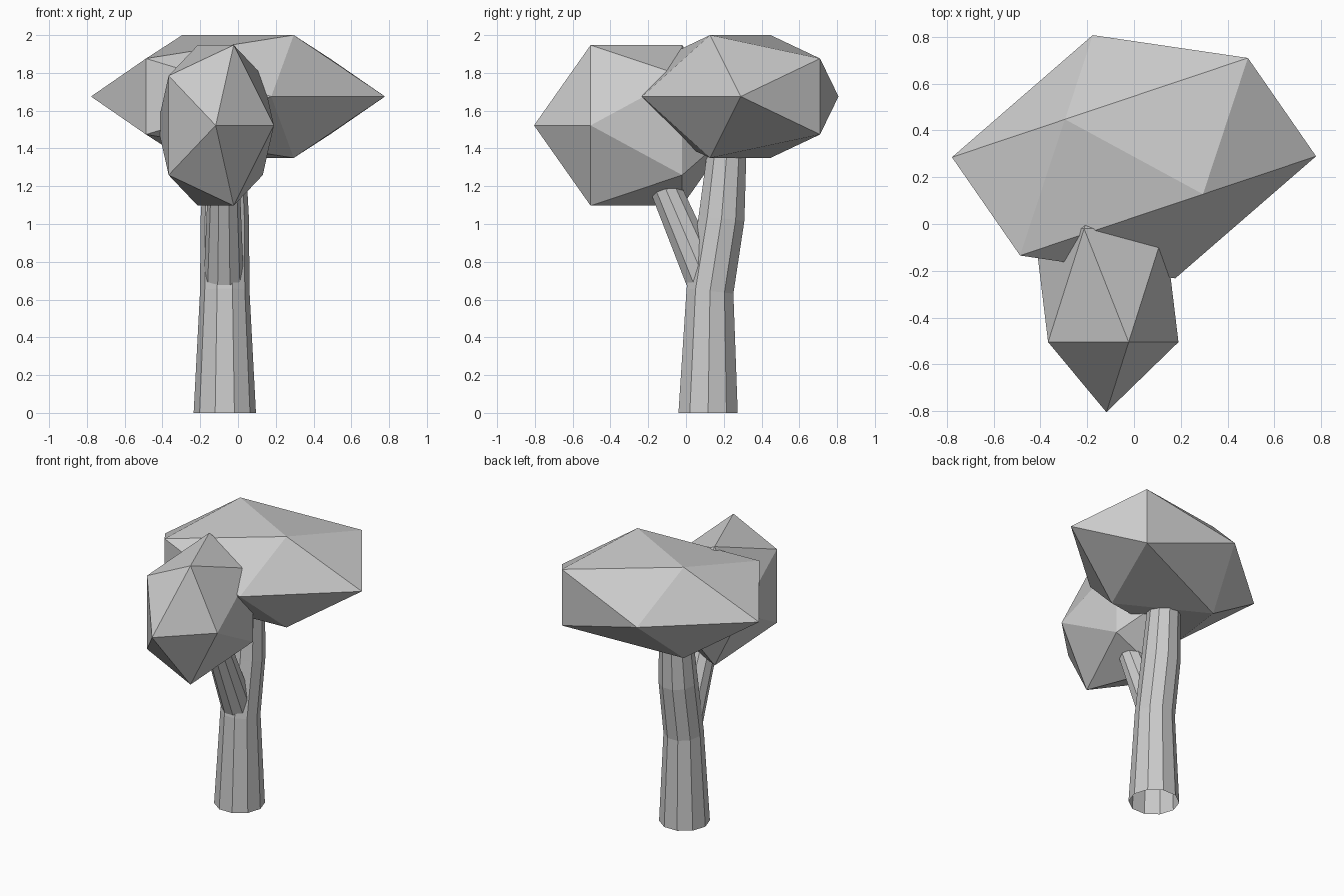
import bpy, bmesh, math
from mathutils import Matrix, Vector

if "Cube" in bpy.data.objects:
    bpy.data.objects.remove(bpy.data.objects["Cube"])

SIDES = 10
PHI = (1 + 5 ** 0.5) / 2


def finish(name, bm):
    bmesh.ops.recalc_face_normals(bm, faces=bm.faces[:])
    mesh = bpy.data.meshes.new(name)
    bm.to_mesh(mesh)
    bm.free()
    obj = bpy.data.objects.new(name, mesh)
    bpy.context.collection.objects.link(obj)
    return obj


def tube(name, x, rings):
    """Open faceted tube in the y-z plane; rings are (y, z, radius, tilt)."""
    bm = bmesh.new()
    loops = []
    for y, z, r, tilt in rings:
        loop = []
        for i in range(SIDES):
            a = 2 * math.pi * i / SIDES
            c, s = r * math.cos(a), r * math.sin(a)
            loop.append(bm.verts.new((x + c, y + s * math.cos(tilt), z + s * math.sin(tilt))))
        loops.append(loop)
    for lo, hi in zip(loops, loops[1:]):
        for i in range(SIDES):
            j = (i + 1) % SIDES
            bm.faces.new((lo[i], lo[j], hi[j], hi[i]))
    return finish(name, bm)


def foliage(name, centre, a, b, c):
    """Icosahedron stretched along three free axes."""
    a, b, c = Vector(a), Vector(b), Vector(c)
    bm = bmesh.new()
    for s in (-1, 1):
        for t in (-1, 1):
            for v in (a * s + c * t * PHI, a * s * PHI + b * t, b * s * PHI + c * t):
                bm.verts.new(Vector(centre) + v)
    bmesh.ops.convex_hull(bm, input=bm.verts[:])
    return finish(name, bm)


# trunk, bent gently backwards
tube("trunk", -0.07, [(0.117, 0.0, 0.165, 0), (0.127, 0.645, 0.131, -0.11),
                      (0.188, 1.03, 0.128, -0.11), (0.222, 1.45, 0.105, -0.06)])

# side branch leaning to the front
tube("branch", -0.075, [(0.095, 0.715, 0.105, 0.385), (-0.165, 1.32, 0.08, 0.385)])

# large leaf mass, skewed by its stretch
foliage("large_foliage", (0, 0.2875, 1.675),
        (0.295, -0.16, 0), (0.301, 0.261, 0), (0, 0, 0.201))

# small leaf mass, pole pointing to the front
bm = bmesh.new()
bmesh.ops.create_icosphere(bm, subdivisions=1, radius=1)
pole_ring = max((v for v in bm.verts if 0 < v.co.z < 0.9), key=lambda v: v.co.x)
spin = Matrix.Rotation(-math.atan2(pole_ring.co.y, pole_ring.co.x), 4, 'Z')
lay = Matrix.Rotation(math.pi / 2, 4, 'X')
size = Matrix.Diagonal((0.3445, 0.542, 0.5, 1))
place = Matrix.Translation((-0.118, -0.2625, 1.522))
bmesh.ops.transform(bm, matrix=place @ size @ lay @ spin, verts=bm.verts[:])
finish("small_foliage", bm)
